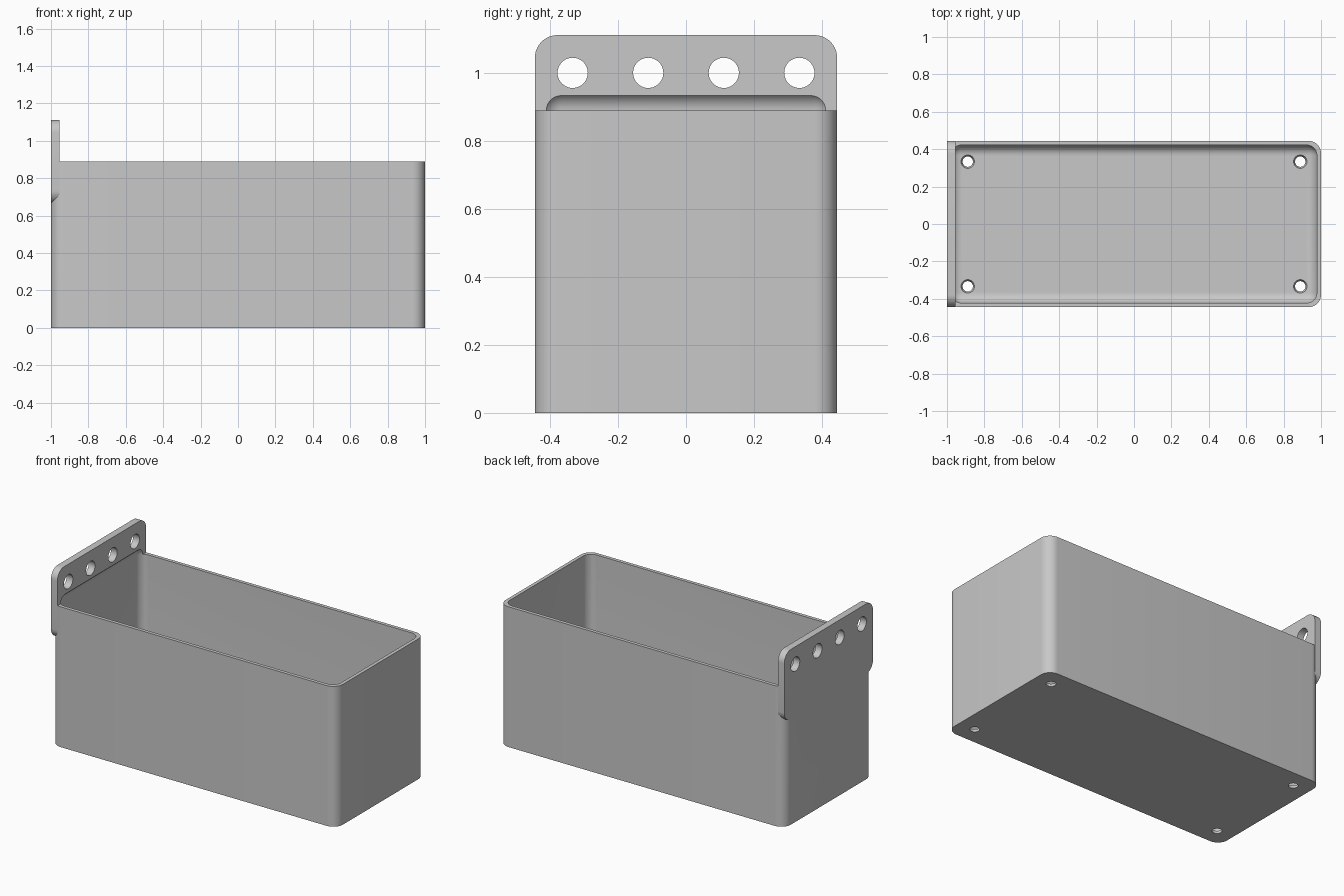
import bpy, bmesh
from mathutils import Matrix, Vector

if "Cube" in bpy.data.objects:
    bpy.data.objects.remove(bpy.data.objects["Cube"], do_unlink=True)

MM = 2 / 90                      # design unit: the bin is 90 long
LENGTH, WIDTH, HEIGHT = 90 * MM, 40 * MM, 40 * MM
WALL, TAB = 1 * MM, 2 * MM       # wall and hanging tab thickness

grey = bpy.data.materials.new("plain_grey")
grey.use_nodes = True
colour = (0.58, 0.58, 0.58, 1)
grey.diffuse_color = colour
grey.node_tree.nodes["Principled BSDF"].inputs["Base Color"].default_value = colour


def finish(bm, name):
    mesh = bpy.data.meshes.new(name)
    bm.to_mesh(mesh)
    bm.free()
    mesh.materials.append(grey)
    obj = bpy.data.objects.new(name, mesh)
    bpy.context.collection.objects.link(obj)
    return obj


def rounded_box(name, low, high, radius, axes, segments=10):
    """Box between two corners, with the edges along the given axes rounded."""
    low, high = Vector(low), Vector(high)
    bm = bmesh.new()
    bmesh.ops.create_cube(bm, size=1)
    bmesh.ops.scale(bm, vec=high - low, verts=bm.verts)
    bmesh.ops.translate(bm, vec=(low + high) / 2, verts=bm.verts)
    edges = [e for e in bm.edges
             if any(abs((e.verts[0].co - e.verts[1].co)[a]) > 1e-4 for a in axes)]
    bmesh.ops.bevel(bm, geom=edges, offset=radius, segments=segments,
                    profile=0.5, affect='EDGES')
    return finish(bm, name)


def drill(name, centre, r_low, r_high, depth, axis):
    """Round cutter along z or x, optionally tapered."""
    bm = bmesh.new()
    turn = Matrix.Rotation(1.5707963, 4, 'Y') if axis == 'x' else Matrix()
    bmesh.ops.create_cone(bm, cap_ends=True, segments=40, radius1=r_low,
                          radius2=r_high, depth=depth,
                          matrix=Matrix.Translation(centre) @ turn)
    return finish(bm, name)


def combine(target, other, operation):
    mod = target.modifiers.new(operation, 'BOOLEAN')
    mod.object, mod.operation, mod.solver = other, operation, 'EXACT'
    bpy.ops.object.select_all(action='DESELECT')
    bpy.context.view_layer.objects.active = target
    target.select_set(True)
    bpy.ops.object.modifier_apply(modifier=mod.name)
    bpy.data.objects.remove(other, do_unlink=True)


x, y = LENGTH / 2, WIDTH / 2

# Outer shell with rounded upright corners
storage_bin = rounded_box("storage_bin", (-x, -y, 0), (x, y, HEIGHT), 3 * MM, [2])

# Hanging tab fused to the left end wall
tab = rounded_box("hanging_tab", (-x, -y, 30 * MM), (-x + TAB, y, 50 * MM), 3 * MM, [0])
combine(storage_bin, tab, 'UNION')

# Cavity, rounded all over, which also scoops into the tab above the rim
cavity = rounded_box("cavity_cutter", (-x + WALL, -y + WALL, WALL),
                     (x - WALL, y - WALL, HEIGHT + 2.5 * MM), 2.5 * MM, [0, 1, 2])
combine(storage_bin, cavity, 'DIFFERENCE')

# Row of hanging holes
for i in range(4):
    hole = drill("tab_hole_cutter", (-x + TAB / 2, (i * 10 - 15) * MM, 45 * MM),
                 2 * MM, 2 * MM, 4 * TAB, 'x')
    combine(storage_bin, hole, 'DIFFERENCE')

# Countersunk drain holes near the floor corners
for sx in (-1, 1):
    for sy in (-1, 1):
        hole = drill("floor_hole_cutter", (sx * (x - 5 * MM), sy * (y - 5 * MM), WALL / 2),
                     1.05 * MM, 1.8 * MM, 2 * WALL, 'z')
        combine(storage_bin, hole, 'DIFFERENCE')

bpy.ops.object.shade_smooth_by_angle(angle=0.5)
